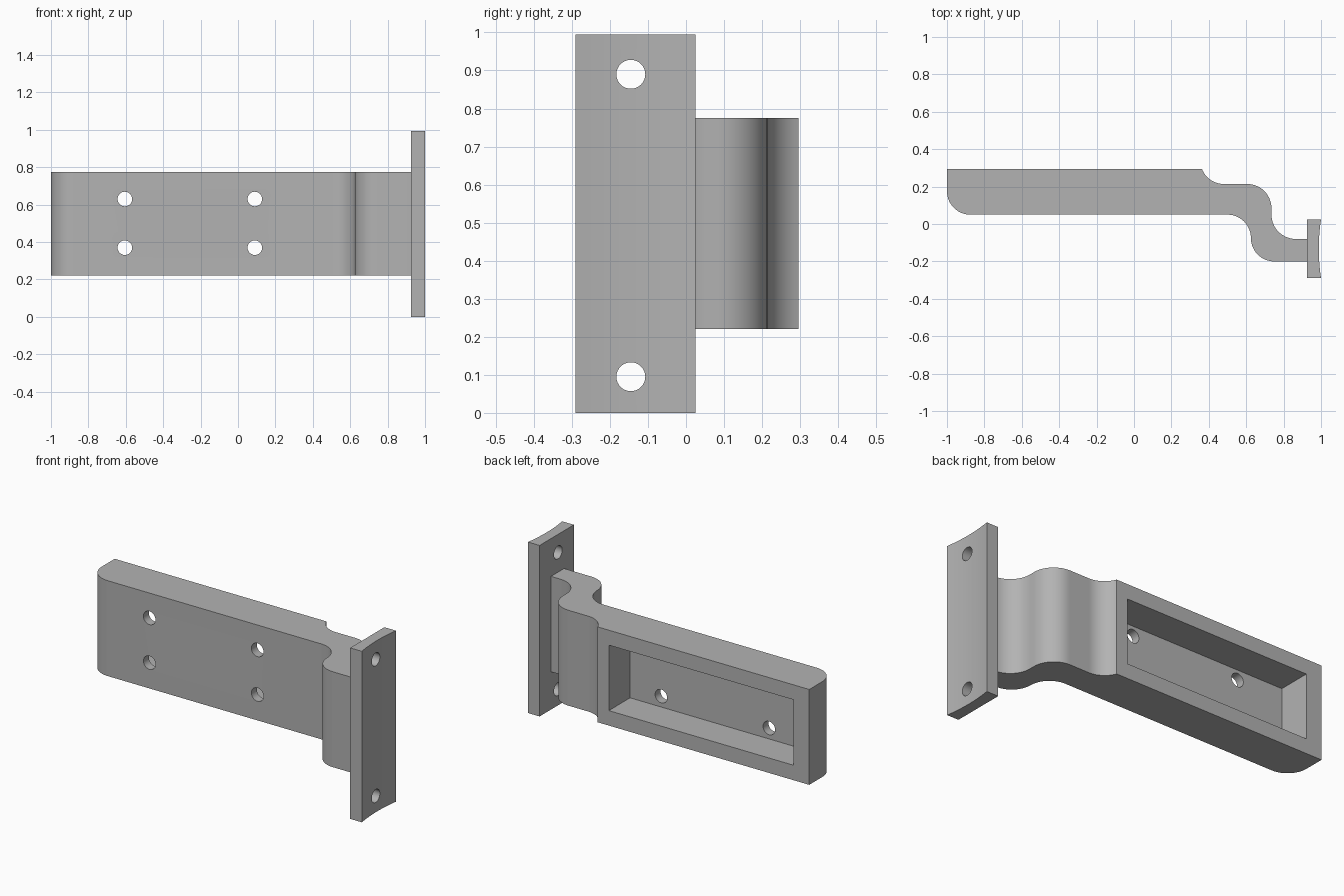
import bpy, bmesh, math
from mathutils import Matrix

if "Cube" in bpy.data.objects:
    bpy.data.objects.remove(bpy.data.objects["Cube"], do_unlink=True)

grey = bpy.data.materials.new("plain grey")
grey.use_nodes = True
grey.diffuse_color = (0.45, 0.45, 0.45, 1)
grey.node_tree.nodes["Principled BSDF"].inputs["Base Color"].default_value = (0.45, 0.45, 0.45, 1)


def arc(cx, cy, r, start, end, steps=14):
    """Points on an arc, angles in degrees."""
    angles = [math.radians(start + (end - start) * i / steps) for i in range(steps + 1)]
    return [(cx + r * math.cos(a), cy + r * math.sin(a)) for a in angles]


def finish(name, bm):
    bmesh.ops.recalc_face_normals(bm, faces=bm.faces[:])
    mesh = bpy.data.meshes.new(name)
    bm.to_mesh(mesh)
    bm.free()
    mesh.materials.append(grey)
    obj = bpy.data.objects.new(name, mesh)
    bpy.context.collection.objects.link(obj)
    return obj


def extrude_profile(name, outline, z0, z1):
    """Plan outline raised from z0 to z1."""
    bm = bmesh.new()
    face = bm.faces.new([bm.verts.new((x, y, z0)) for x, y in outline])
    raised = bmesh.ops.extrude_face_region(bm, geom=[face])["geom"]
    verts = [v for v in raised if isinstance(v, bmesh.types.BMVert)]
    bmesh.ops.translate(bm, verts=verts, vec=(0, 0, z1 - z0))
    return finish(name, bm)


def drill(centre, radius, axis):
    bm = bmesh.new()
    turn = Matrix.Rotation(math.pi / 2, 4, "Y" if axis == "X" else "X")
    bmesh.ops.create_cone(bm, cap_ends=True, segments=32, radius1=radius, radius2=radius,
                          depth=0.4, matrix=Matrix.Translation(centre) @ turn)
    return finish("hole_cutter", bm)


def cut(obj, cutters):
    bpy.context.view_layer.objects.active = obj
    for cutter in cutters:
        mod = obj.modifiers.new("cut", "BOOLEAN")
        mod.operation, mod.solver, mod.object = "DIFFERENCE", "EXACT", cutter
        bpy.ops.object.modifier_apply(modifier=mod.name)
        bpy.data.objects.remove(cutter, do_unlink=True)


def smooth(obj):
    bpy.ops.object.select_all(action="DESELECT")
    obj.select_set(True)
    bpy.context.view_layer.objects.active = obj
    bpy.ops.object.shade_smooth_by_angle(angle=math.radians(25))


# Arm: thick bar with a rounded end, stepping down into an S-bend
outline = [(-1, 0.295)]
outline += arc(-0.875, 0.175, 0.125, 180, 270)
outline += arc(0.5, -0.075, 0.125, 90, 0)
outline += arc(0.75, -0.075, 0.125, 180, 270)[1:]
outline += [(0.925, -0.2), (0.925, -0.08)]
outline += arc(0.865, 0.05, 0.13, 270, 180)
outline += arc(0.605, 0.084, 0.13, 0, 90)
outline += arc(0.48, 0.339, 0.125, 270, 200.5)
arm = extrude_profile("bracket_arm", outline, 0.22, 0.775)

# Pocket in the back of the bar, and four screw holes through its floor
pocket = extrude_profile("pocket_cutter", [(-0.9, 0.1), (0.29, 0.1), (0.29, 0.4), (-0.9, 0.4)], 0.307, 0.688)
cut(arm, [pocket] + [drill((x, 0.08, z), 0.039, "Y") for x in (-0.605, 0.09) for z in (0.37, 0.63)])
smooth(arm)

# Mounting plate: shallow hollow outer face, two screw holes
half, sag = 0.1575, 0.012
radius = (half ** 2 + sag ** 2) / (2 * sag)
spread = math.degrees(math.asin(half / radius))
hollow = arc(1 - sag + radius, -0.1325, radius, 180 + spread, 180 - spread)
plate = extrude_profile("mounting_plate", [(0.925, 0.025), (0.925, -0.29)] + hollow, 0, 0.995)
cut(plate, [drill((0.96, -0.145, z), 0.038, "X") for z in (0.095, 0.89)])
smooth(plate)
